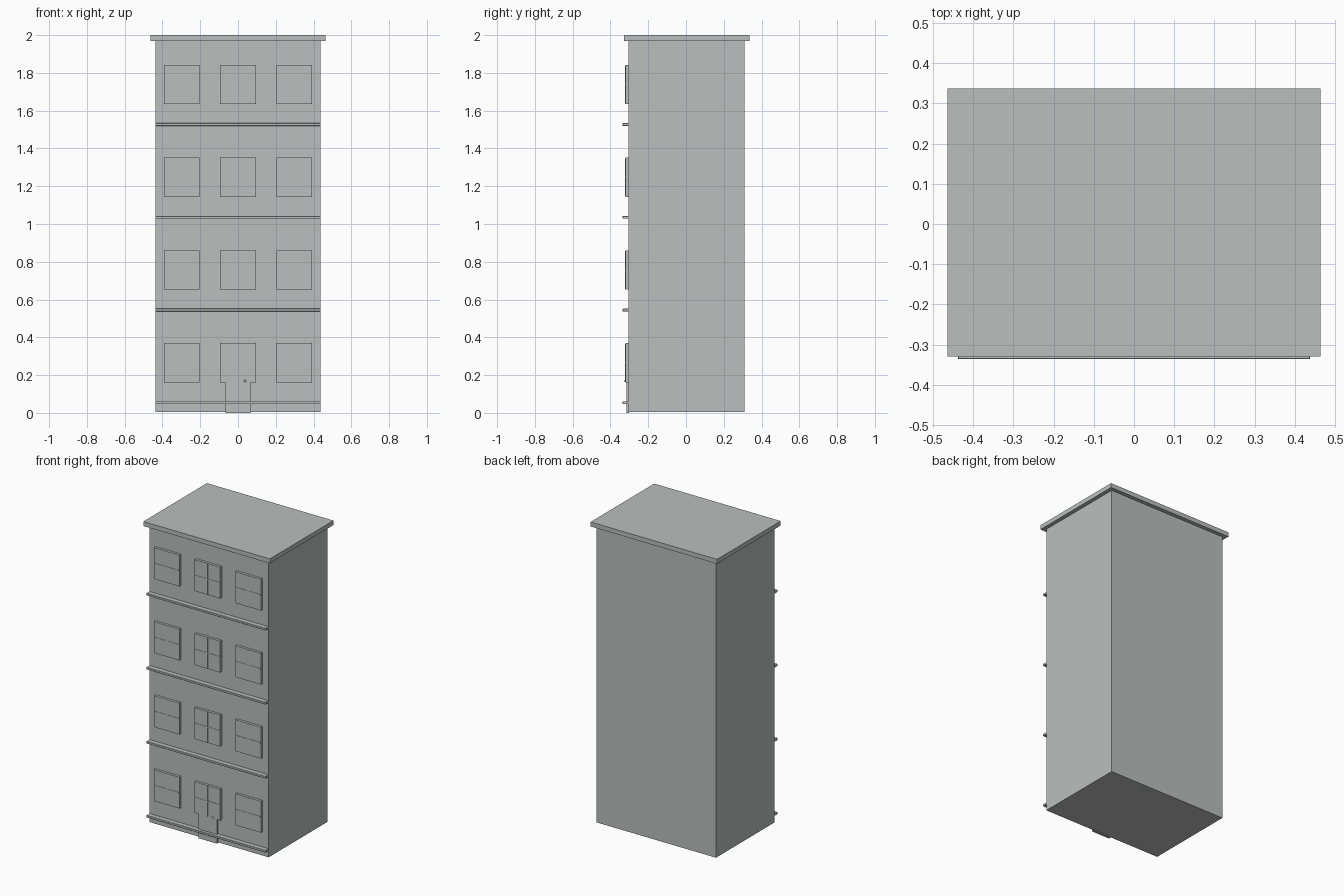
import bpy, bmesh, math

if "Cube" in bpy.data.objects:
    bpy.data.objects.remove(bpy.data.objects["Cube"])

# single stone-grey colour
stone = bpy.data.materials.new("stone grey")
stone.diffuse_color = (0.49, 0.52, 0.505, 1)
stone.use_nodes = True
stone.node_tree.nodes["Principled BSDF"].inputs["Base Color"].default_value = stone.diffuse_color


def finish(name, bm):
    me = bpy.data.meshes.new(name)
    bm.to_mesh(me)
    bm.free()
    me.materials.append(stone)
    ob = bpy.data.objects.new(name, me)
    bpy.context.collection.objects.link(ob)
    return ob


def add_box(bm, x0, x1, y0, y1, z0, z1):
    vs = bmesh.ops.create_cube(bm, size=1)["verts"]
    for v in vs:
        v.co.x = x1 if v.co.x > 0 else x0
        v.co.y = y1 if v.co.y > 0 else y0
        v.co.z = z1 if v.co.z > 0 else z0


def box(name, *dims):
    bm = bmesh.new()
    add_box(bm, *dims)
    return finish(name, bm)


FRONT = -0.304
STOREY = 0.491

# main block and roof slab
box("building_body", -0.438, 0.438, FRONT, 0.311, 0.004, 1.972)
box("roof_cornice", -0.464, 0.464, -0.329, 0.337, 1.97, 2.0)

for floor in range(4):
    z = floor * STOREY
    # ledge under each storey
    ledge = box(f"ledge_{floor}", -0.438, 0.438, -0.336, FRONT + 0.002,
                z + 0.046, z + 0.061)
    bev = ledge.modifiers.new("soft_edge", "BEVEL")
    bev.width = 0.002
    # three windows: pane slab with a slightly proud cross bar
    for col, x in enumerate((-0.299, 0.0, 0.299)):
        bm = bmesh.new()
        h = 0.094
        z0, z1 = z + 0.162, z + 0.370
        zc = (z0 + z1) / 2
        add_box(bm, x - h, x + h, -0.321, FRONT + 0.002, z0, z1)
        add_box(bm, x - h + 0.004, x + h - 0.004, -0.323, -0.319,
                zc - 0.003, zc + 0.003)
        add_box(bm, x - 0.003, x + 0.003, -0.323, -0.319,
                z0 + 0.004, z1 - 0.004)
        finish(f"window_{floor}_{col}", bm)

# front door, running up behind the middle window
box("front_door", -0.067, 0.067, -0.316, FRONT + 0.002, 0.0, 0.26)

# door knob
bm = bmesh.new()
bmesh.ops.create_uvsphere(bm, u_segments=16, v_segments=8, radius=0.007)
for v in bm.verts:
    v.co.x += 0.037
    v.co.y -= 0.319
    v.co.z += 0.169
for f in bm.faces:
    f.smooth = True
finish("door_knob", bm)
